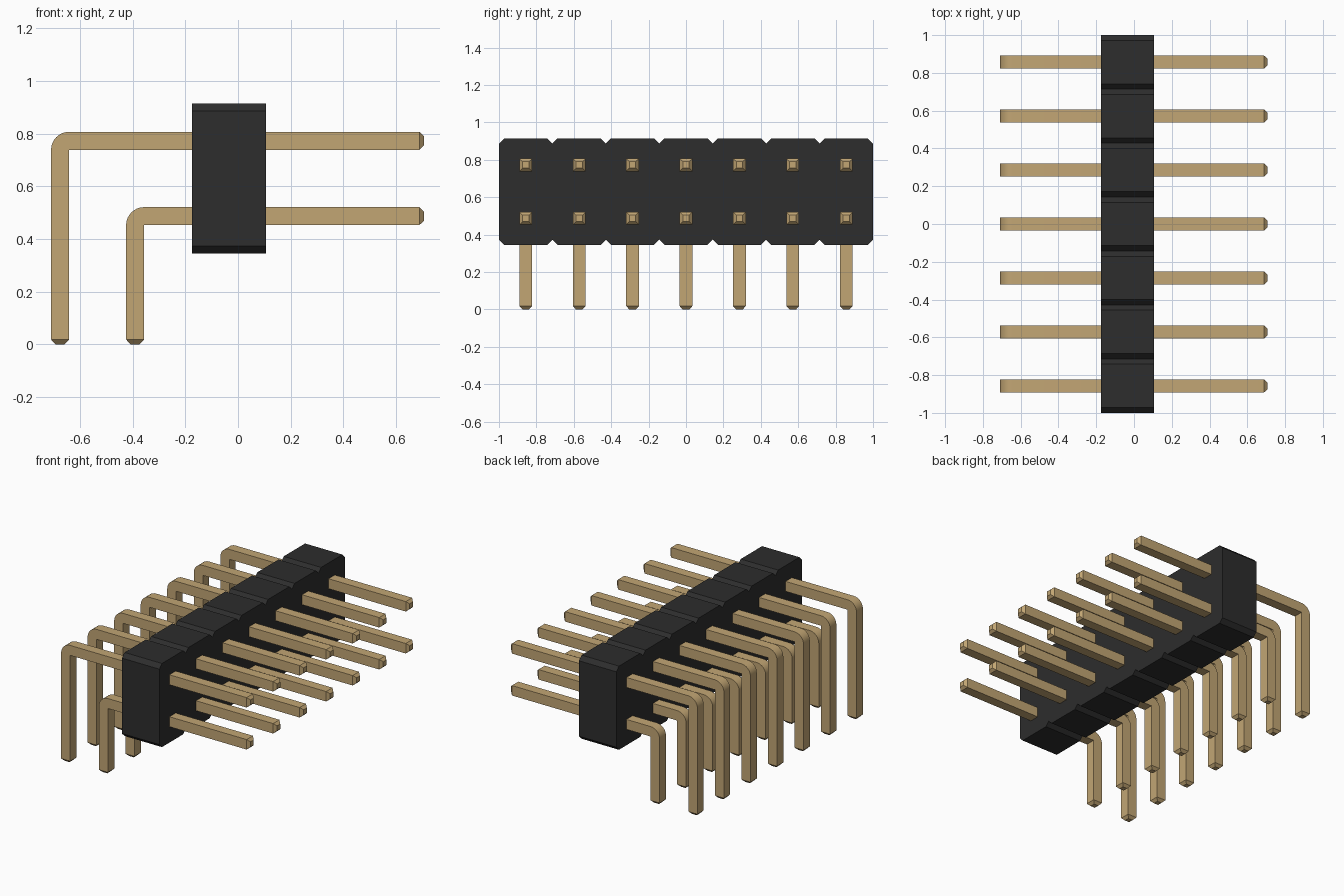
import bpy, bmesh
from math import sin, cos, pi
from mathutils import Vector

cube = bpy.data.objects.get("Cube")
if cube:
    bpy.data.objects.remove(cube)

COUNT = 7
PITCH = 2 / COUNT
HALF = 0.034      # half thickness of a pin
TIP = 0.018       # length and inset of the pin taper
CHAMFER = 0.028


def material(name, color):
    m = bpy.data.materials.new(name)
    m.use_nodes = True
    m.diffuse_color = color
    m.node_tree.nodes["Principled BSDF"].inputs["Base Color"].default_value = color
    return m


def finish(bm, name, mat):
    bmesh.ops.remove_doubles(bm, verts=bm.verts, dist=0.0005)
    bmesh.ops.recalc_face_normals(bm, faces=bm.faces)
    mesh = bpy.data.meshes.new(name)
    bm.to_mesh(mesh)
    bm.free()
    mesh.materials.append(mat)
    obj = bpy.data.objects.new(name, mesh)
    bpy.context.collection.objects.link(obj)
    return obj


gold = material("gold metal", (0.54, 0.38, 0.175, 1))
black = material("black plastic", (0.026, 0.026, 0.026, 1))


# Housing: chained chamfered cells, extruded along x
def make_housing(x0, x1, z0, z1):
    top, bottom = [], []
    for i in range(COUNT):
        a = -1 + i * PITCH
        b = a + PITCH
        for y, inset in ((a, CHAMFER), (a + CHAMFER, 0), (b - CHAMFER, 0), (b, CHAMFER)):
            if inset and y == a and i:
                continue    # notch point shared with the previous cell
            top.append((y, z1 - inset))
            bottom.append((y, z0 + inset))
    bm = bmesh.new()
    face = bm.faces.new([bm.verts.new((x0, y, z)) for y, z in top + bottom[::-1]])
    ext = bmesh.ops.extrude_face_region(bm, geom=[face])
    moved = [v for v in ext["geom"] if isinstance(v, bmesh.types.BMVert)]
    bmesh.ops.translate(bm, verts=moved, vec=(x1 - x0, 0, 0))
    return finish(bm, "housing", black)


# Bent pin: square rings swept from the foot, round the bend, to the free end
def make_pin(name, x, z, x_end):
    up, right = Vector((0, 0, 1)), Vector((1, 0, 0))
    pivot = Vector((x + HALF, 0, z - HALF))
    small = HALF - TIP + 0.001
    rings = [(Vector((x, 0, 0)), -right, small),
             (Vector((x, 0, TIP)), -right, HALF)]
    steps = 8
    for i in range(steps + 1):
        t = pi / 2 * i / steps
        out = -right * cos(t) + up * sin(t)
        rings.append((pivot + out * HALF, out, HALF))
    rings += [(Vector((x_end - TIP, 0, z)), up, HALF),
              (Vector((x_end, 0, z)), up, small)]

    bm = bmesh.new()
    side = Vector((0, 1, 0))
    loops = [[bm.verts.new(c + (n * a + side * b) * s)
              for a, b in ((-1, -1), (1, -1), (1, 1), (-1, 1))] for c, n, s in rings]
    for p, q in zip(loops, loops[1:]):
        for k in range(4):
            j = (k + 1) % 4
            bm.faces.new((p[k], p[j], q[j], q[k]))
    bm.faces.new(loops[0])
    bm.faces.new(loops[-1])
    obj = finish(bm, name, gold)
    bpy.ops.object.select_all(action="DESELECT")
    obj.select_set(True)
    bpy.context.view_layer.objects.active = obj
    bpy.ops.object.shade_smooth_by_angle(angle=pi / 6)
    return obj


make_housing(-0.175, 0.107, 0.345, 0.915)

# Two rows of pins, sharing one mesh per row
for row, x, z in (("upper", -0.676, 0.773), ("lower", -0.391, 0.487)):
    first = make_pin(row + "_pin_1", x, z, 0.707)
    for i in range(COUNT):
        pin = first if i == 0 else first.copy()
        if i:
            pin.name = f"{row}_pin_{i + 1}"
            bpy.context.collection.objects.link(pin)
        pin.location.y = -1 + PITCH * (i + 0.5)
